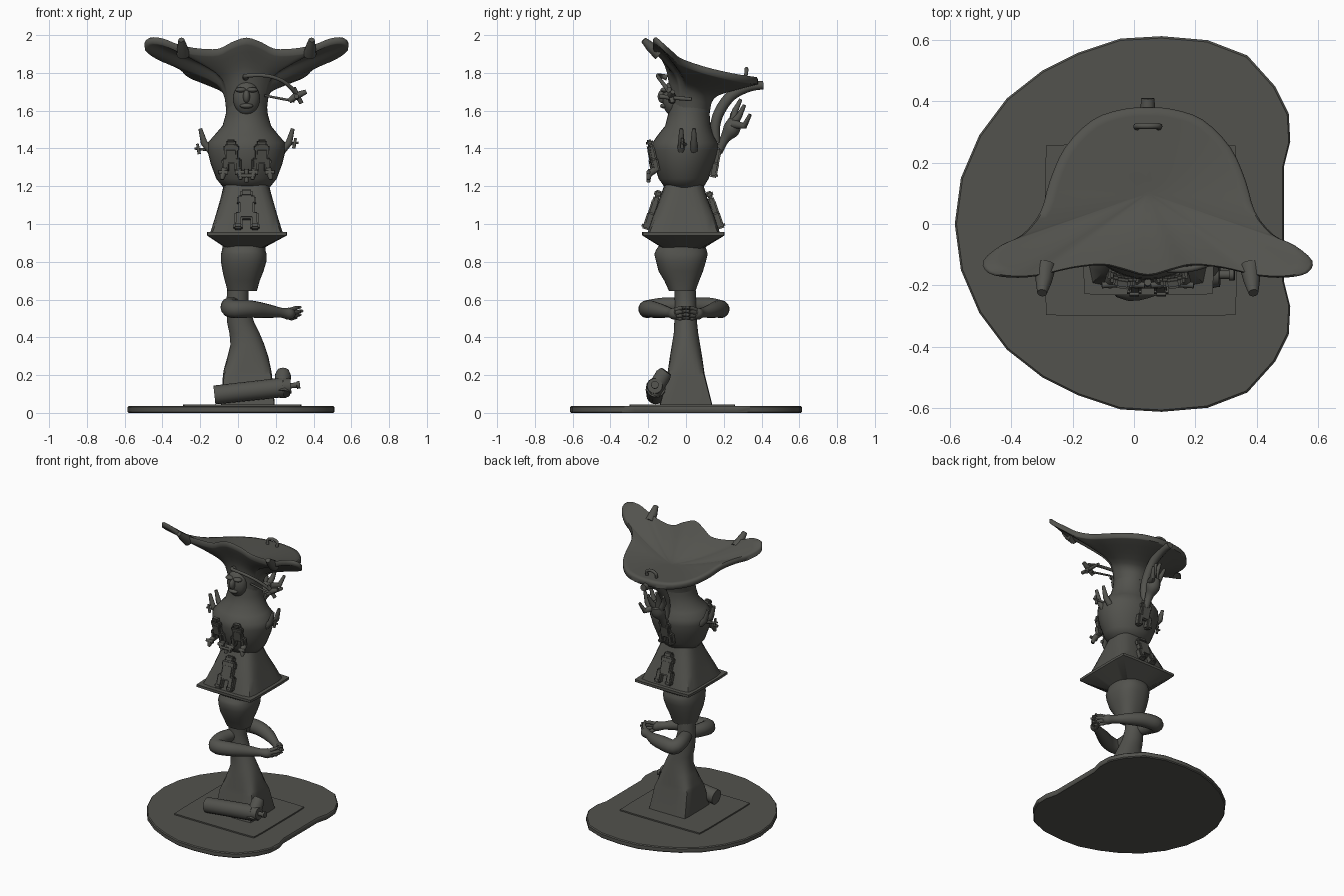
import bpy, bmesh, math
from mathutils import Vector, Matrix

bronze = bpy.data.materials.new("dark_bronze")
bronze.diffuse_color = (0.085, 0.085, 0.075, 1)
CX = 0.045          # centre line of the upper column


def finish(ob, angle=40):
    ob.data.materials.clear()
    ob.data.materials.append(bronze)
    bpy.ops.object.select_all(action='DESELECT')
    ob.select_set(True)
    bpy.context.view_layer.objects.active = ob
    if ob.type == 'CURVE':
        bpy.ops.object.convert(target='MESH')
        ob = bpy.context.object
    bpy.ops.object.shade_smooth_by_angle(angle=math.radians(angle))
    return ob


def from_bmesh(name, bm, angle=40):
    bmesh.ops.recalc_face_normals(bm, faces=bm.faces)
    me = bpy.data.meshes.new(name)
    bm.to_mesh(me)
    bm.free()
    ob = bpy.data.objects.new(name, me)
    bpy.context.collection.objects.link(ob)
    return finish(ob, angle)


def loft(name, rings, angle=40):
    """Skin a stack of closed rings and cap both ends."""
    bm = bmesh.new()
    vs = [[bm.verts.new(p) for p in r] for r in rings]
    n = len(rings[0])
    for a, b in zip(vs, vs[1:]):
        for i in range(n):
            bm.faces.new((a[i], a[(i + 1) % n], b[(i + 1) % n], b[i]))
    bm.faces.new(vs[0])
    bm.faces.new(vs[-1])
    return from_bmesh(name, bm, angle)


def section(z, x0, x1, y0, y1, power=2, n=32):
    """Ring between circle (power 2) and square (high power)."""
    ring = []
    for i in range(n):
        t = 2 * math.pi * i / n
        c, s = math.cos(t), math.sin(t)
        r = (abs(c) ** power + abs(s) ** power) ** (-1 / power)
        ring.append(((x0 + x1) / 2 + r * c * (x1 - x0) / 2, (y0 + y1) / 2 + r * s * (y1 - y0) / 2, z))
    return ring


def tubes(name, paths, res=4):
    """Several tapered tubes; each path is a list of (x, y, z, radius)."""
    cu = bpy.data.curves.new(name, 'CURVE')
    cu.dimensions = '3D'
    cu.bevel_depth = 1
    cu.bevel_resolution = res
    cu.use_fill_caps = True
    for path in paths:
        sp = cu.splines.new('POLY')
        sp.points.add(len(path) - 1)
        for p, (x, y, z, r) in zip(sp.points, path):
            p.co = (x, y, z, 1)
            p.radius = r
    ob = bpy.data.objects.new(name, cu)
    bpy.context.collection.objects.link(ob)
    return finish(ob, 50)


def curve(pts, steps=5, closed=False):
    """Smooth path through the points."""
    P = [Vector(p) for p in pts]
    n = len(P)
    get = (lambda i: P[i % n]) if closed else (lambda i: P[max(0, min(n - 1, i))])
    out = []
    for i in range(n if closed else n - 1):
        a, b, c, d = (get(i + k) for k in (-1, 0, 1, 2))
        for k in range(steps):
            t = k / steps
            out.append(tuple(0.5 * (2 * b + (c - a) * t + (2 * a - 5 * b + 4 * c - d) * t * t
                                    + (3 * b - a - 3 * c + d) * t ** 3)))
    return out if closed else out + [tuple(P[-1])]


def boxes(name, parts, matrix):
    """Bevelled boxes, each (centre, size), joined in one object."""
    bm = bmesh.new()
    for c, s in parts:
        bmesh.ops.create_cube(bm, size=1, matrix=matrix @ Matrix.Translation(c) @ Matrix.Diagonal((*s, 1)))
    bmesh.ops.bevel(bm, geom=bm.edges[:], offset=0.008, segments=2, affect='EDGES')
    return from_bmesh(name, bm)


# Ground disc with a shallow bite on the right
half = [(0.49, 0.1), (0.49, 0.19), (0.51, 0.27), (0.505, 0.36), (0.46, 0.45), (0.37, 0.55), (0.24, 0.6),
        (0.09, 0.613), (-0.045, 0.605), (-0.18, 0.56), (-0.3, 0.5), (-0.415, 0.41), (-0.505, 0.29),
        (-0.565, 0.15)]
outline = half + [(-0.585, 0)] + [(x, -y) for x, y in reversed(half)]
loft("ground_disc", [[(x * f, y * f, z) for x, y in outline]
                     for f, z in ((0.99, 0), (1, 0.006), (1, 0.03), (0.99, 0.036))])
loft("base_plate", [section(z, -0.29, 0.335, -0.3, 0.26, 60) for z in (0.02, 0.045)])

# Lower column: square foot blending into a leaning round neck
loft("lower_column", [section(*s) for s in (
    (0.04, -0.09, 0.195, -0.14, 0.14, 30), (0.2, -0.08, 0.18, -0.1, 0.1, 14),
    (0.23, -0.075, 0.175, -0.095, 0.095, 6), (0.3, -0.055, 0.16, -0.085, 0.085, 3),
    (0.36, -0.04, 0.14, -0.075, 0.075, 2.3), (0.42, -0.045, 0.115, -0.065, 0.065),
    (0.48, -0.058, 0.085, -0.062, 0.058), (0.58, -0.062, 0.055, -0.06, 0.055),
    (0.68, -0.055, 0.055, -0.06, 0.05))])

# Urn under the square plate
loft("lower_urn", [section(*s) for s in (
    (0.645, -0.055, 0.1, -0.09, 0.05, 2.5), (0.7, -0.07, 0.115, -0.115, 0.07, 2.5),
    (0.75, -0.082, 0.135, -0.145, 0.09, 2.5), (0.8, -0.09, 0.15, -0.158, 0.105, 2.5),
    (0.84, -0.09, 0.152, -0.168, 0.115, 2.5), (0.86, -0.085, 0.145, -0.16, 0.11, 2.5),
    (0.89, -0.08, 0.145, -0.14, 0.1, 2.5))])

# Square plate and the tapering skirt above it
loft("square_plate", [section(*s) for s in (
    (0.87, -0.06, 0.13, -0.12, 0.09, 4), (0.94, -0.165, 0.26, -0.232, 0.205, 40),
    (0.957, -0.165, 0.26, -0.232, 0.205, 40))], 25)
loft("skirt", [section(*s) for s in (
    (0.95, -0.148, 0.238, -0.205, 0.18, 12), (1.04, -0.12, 0.21, -0.175, 0.15, 7),
    (1.13, -0.094, 0.184, -0.142, 0.115, 4), (1.22, -0.072, 0.16, -0.11, 0.088, 2.5))])

# Round vase narrowing to the upper neck
loft("vase", [section(*s) for s in (
    (1.19, -0.075, 0.165, -0.11, 0.09), (1.24, -0.115, 0.205, -0.145, 0.12),
    (1.32, -0.145, 0.235, -0.17, 0.15), (1.39, -0.162, 0.252, -0.182, 0.17),
    (1.43, -0.16, 0.25, -0.178, 0.168), (1.47, -0.125, 0.215, -0.15, 0.145),
    (1.52, -0.082, 0.175, -0.11, 0.13), (1.58, -0.065, 0.158, -0.095, 0.125),
    (1.64, -0.06, 0.152, -0.09, 0.13))], 60)

# Winged dish flaring out of the neck
rim = [(0, -0.17, 1.985), (0.08, -0.15, 1.96), (0.15, -0.135, 1.925), (0.25, -0.145, 1.925),
       (0.36, -0.17, 1.945), (0.45, -0.175, 1.98), (0.52, -0.16, 1.985), (0.537, -0.12, 1.95),
       (0.48, -0.07, 1.905), (0.41, -0.035, 1.875), (0.35, 0.04, 1.845), (0.32, 0.14, 1.815),
       (0.27, 0.25, 1.79), (0.18, 0.34, 1.775), (0.08, 0.375, 1.77), (0, 0.38, 1.77)]
rim = [(CX + x, y, z) for x, y, z in rim] + [(CX - x, y, z) for x, y, z in rim[-2:0:-1]]
rim = curve(rim, 3, True)
rings = []
for f, g in ((0, 0), (0.03, 0.28), (0.08, 0.45), (0.16, 0.56), (0.3, 0.66), (0.5, 0.76), (0.75, 0.88), (0.97, 0.98), (1, 1)):
    ring = []
    for x, y, z in rim:
        d = Vector((x - CX, y - 0.02)).normalized() * 0.107
        ring.append((CX + d.x + (x - CX - d.x) * f, 0.02 + d.y + (y - 0.02 - d.y) * f,
                     1.6 + (z - 0.03 - 1.6) * g))
    rings.append(ring)
for f in (1, 0.98, 0.9, 0.75, 0.6, 0.45, 0.3, 0.15, 0.04):
    rings.append([(CX + (x - CX) * f, 0.1 + (y - 0.1) * f,
                   1.785 + (z + (0.008 if f < 1 else -0.004) - 1.785) * f ** 1.6) for x, y, z in rim])
loft("winged_dish", rings, 70)

# Pegs on the front edge of the dish, and a small handle at the back
for side, s in (("left", -1), ("right", 1)):
    x = CX + s * 0.335
    tubes(side + "_rim_peg", [[(x, -0.14, 1.9, 0.035), (x + s * 0.005, -0.19, 1.94, 0.026),
                               (x + s * 0.01, -0.225, 1.975, 0.016)]])
tubes("dish_handle", [curve([(0.01, 0.315, 1.775, .01), (0.01, 0.32, 1.81, .01), (0.045, 0.32, 1.822, .01),
                             (0.08, 0.32, 1.81, .01), (0.08, 0.315, 1.775, .01)], 3)])

# Face carved on the front of the neck
bm = bmesh.new()
for c, s in (((CX, -0.075, 1.665), (0.07, 0.05, 0.09)), ((CX, -0.125, 1.675), (0.018, 0.025, 0.035)),
             ((CX - .03, -0.11, 1.71), (0.03, 0.025, 0.014)), ((CX + .03, -0.11, 1.71), (0.03, 0.025, 0.014)),
             ((CX, -0.115, 1.625), (0.035, 0.022, 0.014))):
    bmesh.ops.create_uvsphere(bm, u_segments=20, v_segments=12, radius=1,
                              matrix=Matrix.Translation(c) @ Matrix.Diagonal((*s, 1)))
from_bmesh("neck_face", bm, 60)

# Thin curved arm with a cross-shaped hand
tubes("thin_arm", [curve([(0.04, -0.1, 1.775, .016), (0.05, -0.135, 1.785, .011), (0.15, -0.15, 1.785, .01),
                          (0.24, -0.13, 1.755, .01), (0.31, -0.08, 1.69, .012)]),
                   [(0.27, -0.08, 1.65, .014), (0.31, -0.08, 1.68, .02), (0.36, -0.07, 1.7, .012)],
                   [(0.295, -0.09, 1.72, .012), (0.335, -0.07, 1.64, .012)],
                   [(0.14, -0.06, 1.68, .006), (0.3, -0.06, 1.65, .007)],
                   [(0.31, -0.14, 1.675, .012), (0.32, 0.03, 1.66, .01)]])

# Thick hose at the back and the open hand beside it
tubes("back_hose", [curve([(CX, 0.41, 1.735, .022), (CX, 0.33, 1.725, .026), (CX, 0.24, 1.68, .028),
                           (CX, 0.18, 1.6, .028), (CX, 0.155, 1.52, .026), (CX, 0.16, 1.43, .022)])])
fingers = [[(CX + dx * .4, 0.25, 1.53, .024), (CX + dx, y, z, .017), (CX + dx * 1.3, y + .03, z + .06, .009)]
           for dx, y, z in ((-0.05, 0.25, 1.58), (-0.015, 0.26, 1.6), (0.025, 0.28, 1.57), (0.06, 0.31, 1.52))]
tubes("back_hand", fingers + [curve([(CX, 0.17, 1.38, .022), (CX, 0.205, 1.45, .026), (CX, 0.24, 1.5, .045),
                                     (CX, 0.26, 1.55, .035)])])

# Finger pairs and tiny hands on both sides of the vase
for side, s in (("left", -1), ("right", 1)):
    paths = [[(CX + s * 0.19, y, 1.39, .02), (CX + s * 0.225, y, 1.43, .018),
              (CX + s * 0.245, y, 1.505, .01)] for y in (-0.025, 0.042)]
    h = 1.4 if s < 0 else 1.43
    paths += [[(CX + s * 0.19, 0.0, h - .01, .008), (CX + s * 0.275, -0.02, h, .006)],
              [(CX + s * 0.25, -0.02, h - .03, .009), (CX + s * 0.26, -0.02, h + .025, .007)]]
    tubes(side + "_vase_fingers", paths)

# Small relief figures: head, shoulders, trunk, legs, feet
figure = [((0, 0, 0.085), (0.06, 0.04, 0.035)), ((0, 0, 0.05), (0.095, 0.035, 0.045)),
          ((0, 0, 0), (0.08, 0.04, 0.1))]
figure += [((s * .04, 0, -0.06), (0.04, 0.045, 0.09)) for s in (-1, 1)]
figure += [((s * .042, -0.01, -0.09), (0.045, 0.04, 0.03)) for s in (-1, 1)]
for name, loc, turn, tilt, size in (
        ("skirt_front_figure", (CX, -0.175, 1.075), 0, -18, 1.05),
        ("skirt_back_figure", (CX, 0.15, 1.075), 180, -18, 1.0),
        ("vase_left_figure", (-0.035, -0.178, 1.36), -8, 12, 0.85),
        ("vase_right_figure", (0.125, -0.178, 1.36), 8, 12, 0.85),
        ("vase_back_figure", (CX, 0.16, 1.34), 180, 12, 0.9)):
    m = (Matrix.Translation(loc) @ Matrix.Rotation(math.radians(turn), 4, 'Z')
         @ Matrix.Rotation(math.radians(tilt), 4, 'X') @ Matrix.Scale(size, 4))
    boxes(name, figure, m)

# Dangling feet and hands below the vase figures
tubes("vase_front_feet", [p for c in (-0.035, 0.125) for s in (-1, 1) for p in (
    [(c + s * .035, -0.16, 1.29, .018), (c + s * .045, -0.195, 1.265, .018), (c + s * .05, -0.2, 1.235, .01)],
    [(c + s * .02, -0.195, 1.27, .012), (c + s * .07, -0.2, 1.275, .01)])]
    + [[(CX, -0.19, 1.29, .012), (CX, -0.2, 1.22, .01)], [(0.0, -0.2, 1.255, .01), (0.09, -0.2, 1.255, .01)]])

# Pair of bent arms whose hands meet on the right
for side, s in (("front", -1), ("back", 1)):
    e = 0.2 if s < 0 else 0.18
    arm = curve([(-0.02, s * 0.03, 0.57, .04), (-0.045, s * 0.12, 0.565, .046), (-0.03, s * e, 0.55, .048),
                 (0.06, s * (e - .01), 0.55, .046), (0.15, s * 0.135, 0.54, .038), (0.23, s * 0.085, 0.53, .026),
                 (0.27, s * 0.06, 0.525, .032), (0.29, s * 0.045, 0.53, .022)], 4)
    hand = [[(0.27, s * 0.06, 0.525 + dz * .5, .016), (0.305 + dx, s * 0.03, 0.53 + dz, .011),
             (0.33 + dx, s * -0.02, 0.535 + dz, .007)]
            for dx, dz in ((0, .025), (0.01, .005), (0, -.015), (-0.02, -.03))]
    tubes(side + "_bent_arm", [arm] + hand, 5)

# Log leaning on the foot, with an upright stub and a spout
tubes("log", [[(-0.125, -0.16, 0.095, .05), (0.24, -0.16, 0.135, .052)],
              [(0.235, -0.18, 0.1, .042), (0.238, -0.12, 0.2, .042), (0.24, -0.105, 0.22, .032)],
              [(0.24, -0.165, 0.14, .045), (0.28, -0.165, 0.143, .04)],
              [(0.27, -0.165, 0.143, .014), (0.31, -0.165, 0.147, .014), (0.311, -0.165, 0.147, .02),
               (0.328, -0.165, 0.149, .02)]], 6)
